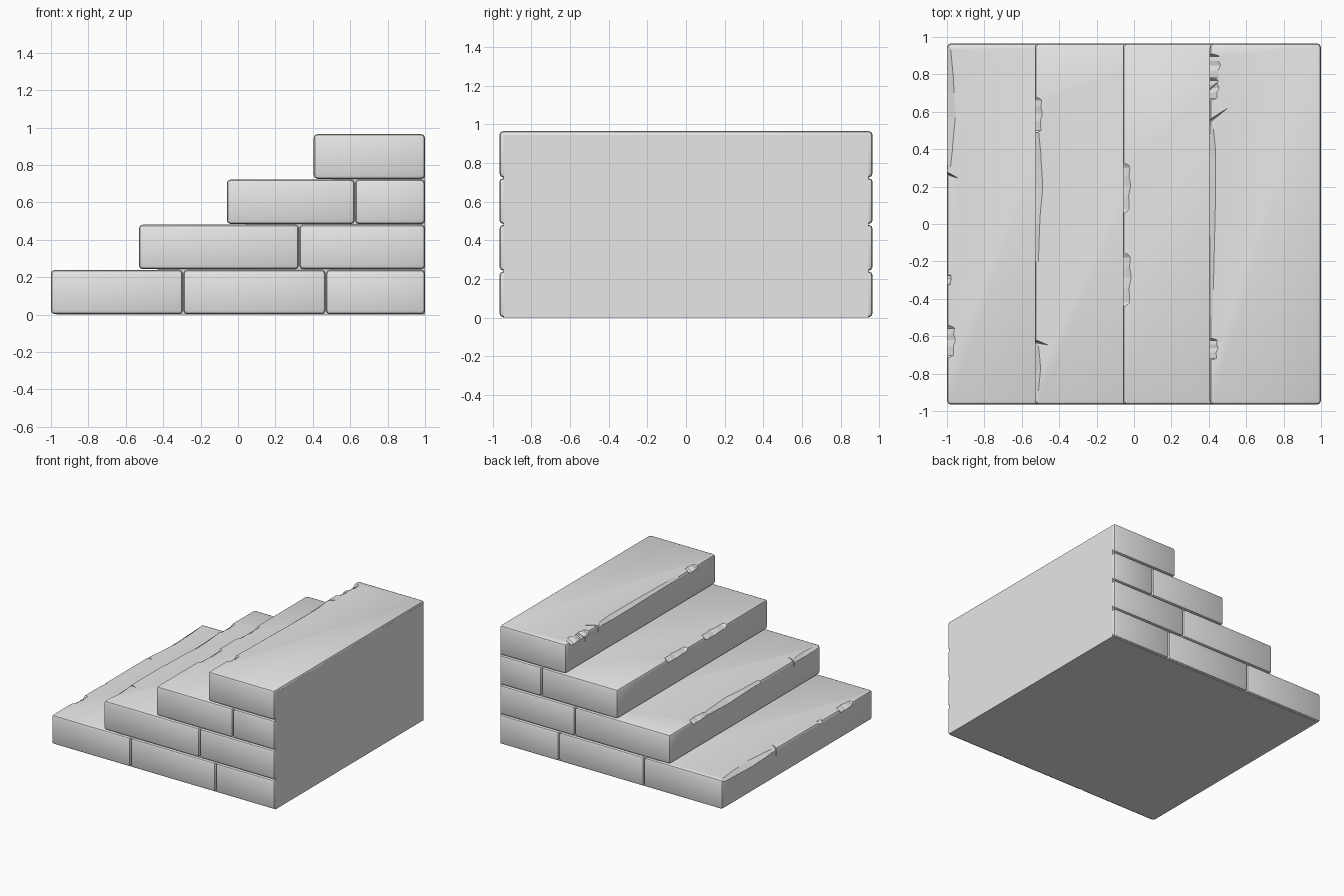
import bpy
import bmesh
import math
from mathutils import Vector

cube = bpy.data.objects.get("Cube")
if cube:
    bpy.data.objects.remove(cube, do_unlink=True)

stone = bpy.data.materials.new("grey stone")
stone.use_nodes = True
GREY = (0.8, 0.8, 0.8, 1)
stone.diffuse_color = GREY
stone.node_tree.nodes["Principled BSDF"].inputs["Base Color"].default_value = GREY

HALF_Y = 0.965
ROW = 0.2413
GAP = 0.002
CHAMFER = 0.02
NOSES = [-1, -0.53, -0.06, 0.405]
JOINTS = [[-0.293, 0.469], [0.327], [0.625], []]


def make_object(name, bm):
    bmesh.ops.recalc_face_normals(bm, faces=bm.faces)
    mesh = bpy.data.meshes.new(name)
    bm.to_mesh(mesh)
    bm.free()
    mesh.materials.append(stone)
    obj = bpy.data.objects.new(name, mesh)
    bpy.context.collection.objects.link(obj)
    return obj


def loft(bm, sections):
    """Skin a run of closed sections and cap both ends."""
    rings = [[bm.verts.new(p) for p in s] for s in sections]
    n = len(rings[0])
    for a, b in zip(rings, rings[1:]):
        for i in range(n):
            j = (i + 1) % n
            bm.faces.new((a[i], a[j], b[j], b[i]))
    bm.faces.new(rings[0])
    bm.faces.new(rings[-1])


def block(name, x0, x1, z0, z1):
    bm = bmesh.new()
    bmesh.ops.create_cube(bm, size=1)
    for v in bm.verts:
        v.co = Vector(((x0 + x1) / 2 + v.co.x * (x1 - x0),
                       v.co.y * 2 * HALF_Y,
                       (z0 + z1) / 2 + v.co.z * (z1 - z0)))
    bmesh.ops.bevel(bm, geom=bm.edges[:], offset=CHAMFER, segments=2,
                    profile=0.5, affect='EDGES')
    return make_object(name, bm)


def worn_edge(x, z, profile):
    """Wedge that shaves a nose; profile lists (y, width) along it."""
    bm = bmesh.new()
    sections = []
    for y, w in profile:
        d = w * 0.5 + 0.008
        sections.append([(x + 1.5 * w, y, z + 0.5 * d),
                         (x - 0.5 * w, y, z - 1.5 * d),
                         (x - 0.5 * w, y, z + 0.5 * d)])
    loft(bm, sections)
    return make_object("wear_cutter", bm)


def crack(x, z, y, tip_x, tip_y):
    """Sharp V-shaped split running inward from the nose."""
    bm = bmesh.new()
    top = z + 0.01
    a = bm.verts.new((x - 0.02, y - 0.011, top))
    b = bm.verts.new((x - 0.02, y + 0.011, top))
    tip = bm.verts.new((tip_x, tip_y, top))
    low = bm.verts.new((x - 0.02, y, z - 0.1))
    for f in ((a, b, tip), (a, low, b), (b, low, tip), (tip, low, a)):
        bm.faces.new(f)
    return make_object("crack_cutter", bm)


def chip(y, half, w):
    """Irregular bite profile centred on y."""
    steps = ((-1, .2), (-.8, .8), (-.3, .75), (0.1, 1), (.45, .8), (.8, .9), (1, .2))
    return [(y + half * t, w * k) for t, k in steps]


WEAR = [
    [chip(-0.63, 0.09, 0.045), chip(-0.3, 0.03, 0.025),
     [(0.26, .016), (0.4, .03), (0.57, .045), (0.7, .038), (0.95, .018)]],
    [chip(0.58, 0.1, 0.04), [(-0.2, .02), (0, .026), (0.19, .042), (0.33, .034), (0.49, .02)],
     [(-0.95, .016), (-0.78, .03), (-0.64, .018)]],
    [chip(0.19, 0.14, 0.042), chip(-0.3, 0.15, 0.045)],
    [chip(0.84, 0.07, 0.058), chip(0.72, 0.06, 0.05), chip(-0.67, 0.06, 0.045),
     [(-0.5, .018), (0.1, .03), (0.36, .032), (0.52, .018)]],
]
CRACKS = [[(0.28, -0.93, 0.24)], [(-0.62, -0.45, -0.65)], [],
          [(0.535, 0.515, 0.63), (0.7, 0.46, 0.77)]]

# Courses of rounded blocks; the first in each course is the worn tread
for row, nose in enumerate(NOSES):
    z0, z1 = row * ROW + GAP, (row + 1) * ROW - GAP
    if row == len(NOSES) - 1:
        z1 += GAP
    ends = [nose - GAP] + JOINTS[row] + [0.9995 + GAP]
    for i, (x0, x1) in enumerate(zip(ends, ends[1:])):
        kind = "tread" if i == 0 else "block"
        obj = block(f"{kind}_{row + 1}_{i + 1}", x0 + GAP, x1 - GAP, z0, z1)
        if i == 0:
            cutters = [worn_edge(nose, z1, p) for p in WEAR[row]]
            cutters += [crack(nose, z1, *c) for c in CRACKS[row]]
            for c in cutters:
                mod = obj.modifiers.new("damage", 'BOOLEAN')
                mod.operation = 'DIFFERENCE'
                mod.solver = 'EXACT'
                mod.object = c
                c.hide_render = True
                c.hide_viewport = True
                c.hide_set(True)
        bpy.ops.object.select_all(action='DESELECT')
        bpy.context.view_layer.objects.active = obj
        obj.select_set(True)
        bpy.ops.object.shade_smooth_by_angle(angle=math.radians(25))

# Stepped core that closes the joints and forms the flat end wall
outline = [(1, 0), (NOSES[0] + 0.03, 0)]
for row, nose in enumerate(NOSES):
    inset = 0.03 if row == 0 else 0.1
    low = 0 if row == 0 else row * ROW - 0.04
    top = (row + 1) * ROW - 0.04
    if row:
        outline.append((nose + inset, low))
    outline.append((nose + inset, top))
outline[3:3] = []
outline.append((0.93, 4 * ROW - 0.04))
outline.append((0.93, 4 * ROW - CHAMFER))
outline.append((1, 4 * ROW - CHAMFER))
bm = bmesh.new()
loft(bm, [[(x, y, z) for x, z in outline] for y in (-HALF_Y + CHAMFER, HALF_Y - CHAMFER)])
make_object("core", bm)
